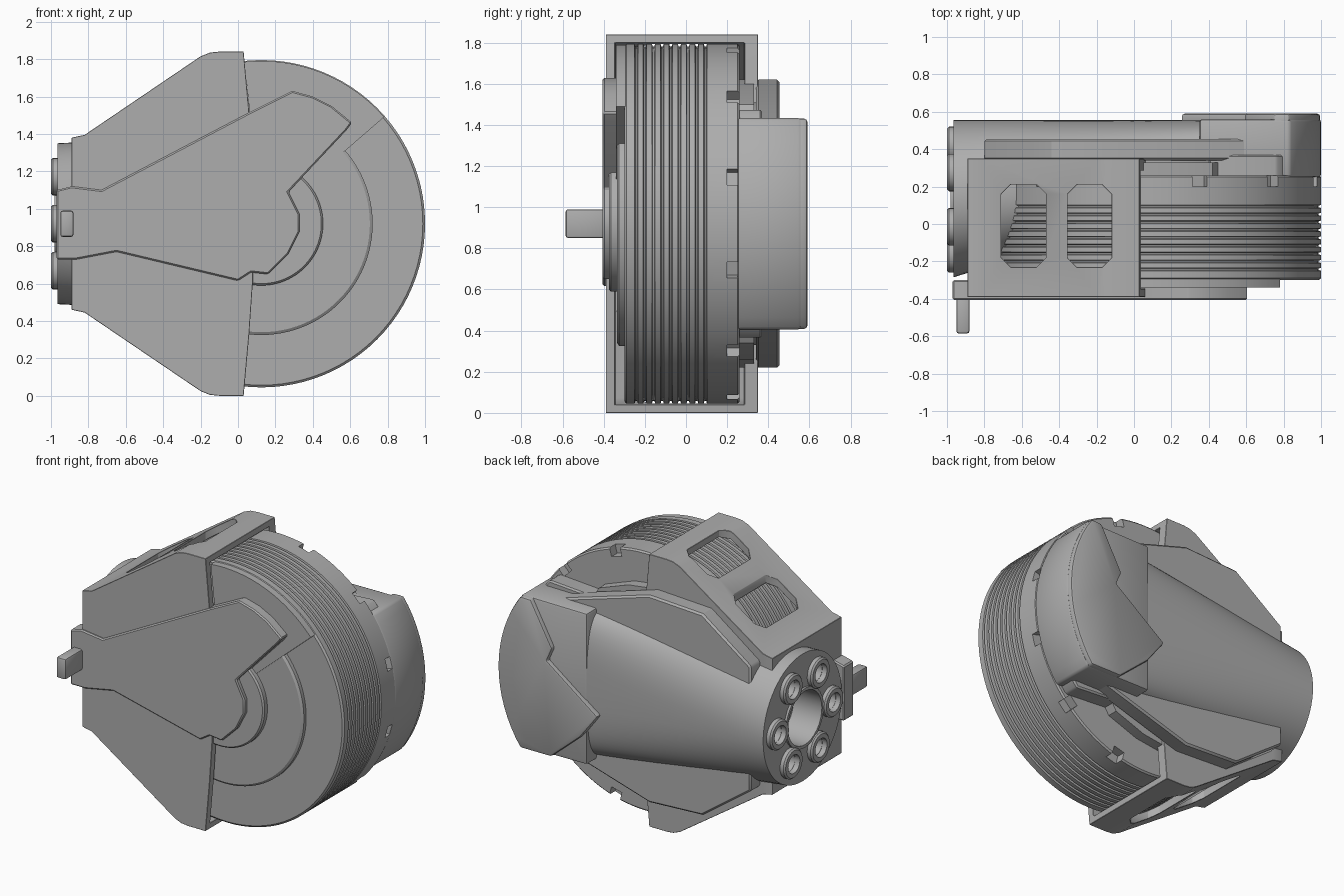
import bpy, bmesh, math
from mathutils import Vector

cube = bpy.data.objects.get("Cube")
if cube:
    bpy.data.objects.remove(cube, do_unlink=True)

CX, CZ, R = 0.125, 0.92, 0.875      # drum axis and radius
CHUCK_Y = 0.13                      # socket axis

grey = bpy.data.materials.new("mid_grey")
grey.use_nodes = True
grey.diffuse_color = (0.42, 0.42, 0.42, 1)
grey.node_tree.nodes["Principled BSDF"].inputs["Base Color"].default_value = grey.diffuse_color


def finish(name, bm):
    bmesh.ops.recalc_face_normals(bm, faces=bm.faces)
    mesh = bpy.data.meshes.new(name)
    bm.to_mesh(mesh)
    bm.free()
    mesh.materials.append(grey)
    obj = bpy.data.objects.new(name, mesh)
    bpy.context.collection.objects.link(obj)
    return obj


def prism(name, pts, y0, y1):
    """Extrude an (x, z) outline along y."""
    bm = bmesh.new()
    face = bm.faces.new([bm.verts.new((x, y0, z)) for x, z in pts])
    ext = bmesh.ops.extrude_face_region(bm, geom=[face])
    verts = [g for g in ext["geom"] if isinstance(g, bmesh.types.BMVert)]
    bmesh.ops.translate(bm, verts=verts, vec=(0, y1 - y0, 0))
    return finish(name, bm)


def lathe(name, profile, axis, center, n=96, closed=False):
    """Revolve (radius, height) points about the x or y axis."""
    bm = bmesh.new()
    rings = []
    for r, h in profile:
        ring = []
        for i in range(n):
            c, s = r * math.cos(math.tau * i / n), r * math.sin(math.tau * i / n)
            p = (c, h, s) if axis == "y" else (h, c, s)
            ring.append(bm.verts.new(Vector(p) + Vector(center)))
        rings.append(ring)
    pairs = list(zip(rings, rings[1:]))
    if closed:
        pairs.append((rings[-1], rings[0]))
    else:
        bm.faces.new(rings[0])
        bm.faces.new(rings[-1])
    for a, b in pairs:
        for i in range(n):
            j = (i + 1) % n
            bm.faces.new((a[i], a[j], b[j], b[i]))
    return finish(name, bm)


def box(name, low, high):
    return prism(name, [(low[0], low[2]), (high[0], low[2]), (high[0], high[2]), (low[0], high[2])],
                 low[1], high[1])


def apply(obj, mod):
    bpy.context.view_layer.objects.active = obj
    bpy.ops.object.modifier_apply(modifier=mod.name)


def cut(obj, cutters):
    for cutter in cutters:
        mod = obj.modifiers.new("cut", "BOOLEAN")
        mod.operation, mod.solver, mod.object = "DIFFERENCE", "EXACT", cutter
        apply(obj, mod)


def bevel(obj, width, segments=2):
    mod = obj.modifiers.new("bevel", "BEVEL")
    mod.width, mod.segments, mod.limit_method = width, segments, "ANGLE"
    mod.angle_limit = math.radians(40)
    apply(obj, mod)


def remove(objs):
    for o in objs:
        bpy.data.objects.remove(o, do_unlink=True)


def mirrored(half):
    """Close a top half outline with its mirror below the axis."""
    return half + [(x, 2 * CZ - z) for x, z in reversed(half)]


def arc(r, a0, a1, n=16):
    return [(CX + r * math.cos(math.radians(a0 + (a1 - a0) * i / n)),
             CZ + r * math.sin(math.radians(a0 + (a1 - a0) * i / n))) for i in range(n + 1)]


# Ribbed drum with notches round its rear rim
profile = [(R - 0.012, -0.30), (R, -0.29)]
for k in range(9):
    y = -0.25 + 0.042 * k
    profile += [(R, y), (R - 0.014, y + 0.004), (R - 0.014, y + 0.012), (R, y + 0.016)]
profile += [(R, 0.25), (R - 0.01, 0.26)]
drum = lathe("ribbed_drum", profile, "y", (CX, 0, CZ))
notches = []
for k in range(12):
    n = box("notch_cutter", (R - 0.06, 0.2, -0.04), (R + 0.1, 0.3, 0.04))
    n.location = (CX, 0, CZ)
    n.rotation_euler.y = math.radians(15 + 30 * k)
    notches.append(n)
bpy.context.view_layer.update()
cut(drum, notches)
remove(notches)

# Front of drum: raised disc, ramp sector and hub
lathe("front_disc", [(0.595, -0.29), (0.595, -0.325), (0.58, -0.335)], "y", (CX, 0, CZ))
prism("front_sector", arc(R - 0.005, 41, 96) + arc(0.25, 96, 41), -0.34, -0.29)
hub = lathe("front_hub", [(0.33, -0.3), (0.33, -0.365), (0.32, -0.375)], "y", (CX, 0, CZ))
lathe("rear_ring", [(0.59, 0.25), (0.59, 0.36), (0.58, 0.37)], "y", (CX, 0, CZ))

# Tapered duct from round socket to flat rear cover
bm = bmesh.new()
N, STEPS, rings = 64, 10, []
for s in range(STEPS + 1):
    t = s / STEPS
    hy, hz, e = 0.42 - 0.25 * t, 0.43 + 0.08 * t, 1 - 0.5 * t
    ring = []
    for i in range(N):
        a = math.tau * i / N
        c, q = math.cos(a), math.sin(a)
        ring.append(bm.verts.new((-0.965 + 1.6 * t,
                                  0.555 - hy + hy * math.copysign(abs(c) ** e, c),
                                  CZ + hz * math.copysign(abs(q) ** e, q))))
    rings.append(ring)
for a, b in zip(rings, rings[1:]):
    for i in range(N):
        bm.faces.new((a[i], a[(i + 1) % N], b[(i + 1) % N], b[i]))
bm.faces.new(rings[0])
bm.faces.new(rings[-1])
duct = finish("tapered_duct", bm)

# Open housing with slotted sloping walls
housing = prism("housing", mirrored([(0.08, CZ + 0.3), (0.06, 1.51), (0.03, 1.84), (-0.1, 1.84),
                (-0.15, 1.835), (-0.2, 1.815), (-0.82, 1.395), (-0.89, 1.38)]), -0.39, 0.35)
cavity = prism("cavity_cutter", mirrored([(0.3, 1.80), (-0.1, 1.80), (-0.18, 1.77), (-0.8, 1.355),
               (-0.84, 1.345)]), -0.345, 0.285)
slots = []
for x0, x1 in ((-0.71, -0.47), (-0.355, -0.12)):
    m = 0.05
    low, high = (x0, -0.23), (x1, 0.21)
    bm = bmesh.new()
    outline = [(low[0] + m, low[1]), (high[0] - m, low[1]), (high[0], low[1] + m), (high[0], high[1] - m),
               (high[0] - m, high[1]), (low[0] + m, high[1]), (low[0], high[1] - m), (low[0], low[1] + m)]
    face = bm.faces.new([bm.verts.new((x, y, -0.2)) for x, y in outline])
    ext = bmesh.ops.extrude_face_region(bm, geom=[face])
    bmesh.ops.translate(bm, vec=(0, 0, 2.4),
                        verts=[g for g in ext["geom"] if isinstance(g, bmesh.types.BMVert)])
    slots.append(finish("slot_cutter", bm))

# Socket: central bore and six bosses
bore = lathe("bore_cutter", [(0.18, -1.1), (0.18, -0.77)], "x", (0, CHUCK_Y, CZ), 32)
holes = []
for k in range(6):
    a = math.radians(60 * k)
    c = (0, CHUCK_Y + 0.29 * math.cos(a), CZ + 0.29 * math.sin(a))
    holes.append(lathe("hole_cutter", [(0.06, -1.1), (0.06, -0.8)], "x", c, 20))
    lathe("socket_boss", [(0.062, -0.9), (0.062, -1.0), (0.09, -1.0), (0.1, -0.99), (0.1, -0.9)],
          "x", c, 28, True)
lathe("socket_rim", [(0.18, -0.9), (0.18, -0.98), (0.2, -0.98), (0.2, -0.9)],
      "x", (0, CHUCK_Y, CZ), 32, True)
cut(duct, [bore] + holes)
cut(housing, [cavity] + slots + [bore] + holes)
bevel(housing, 0.012, 1)
remove([cavity, bore] + slots + holes)

# Front arm with toothed hub end, and peg
arm = prism("front_arm", [(-0.97, 0.73), (-0.97, 1.1), (-0.89, 1.12), (-0.73, 1.1), (0.07, 1.52),
            (0.29, 1.63), (0.4, 1.6), (0.5, 1.55), (0.61, 1.46), (0.58, 1.42), (0.27, 1.09),
            (0.33, 0.97), (0.33, 0.88), (0.27, 0.76), (0.16, 0.65), (0.07, 0.66), (0.0, 0.615),
            (-0.65, 0.77), (-0.86, 0.73)], -0.405, -0.3)
bevel(arm, 0.008, 1)
peg = box("peg", (-0.95, -0.585, 0.85), (-0.88, -0.38, 0.99))
bevel(peg, 0.012)

# Rear cover: full sector body plus toothed raised plate
body = prism("rear_cover_body", arc(R, -36, 36) + [(0.35, 1.43), (0.35, 0.41)], 0.25, 0.56)
bevel(body, 0.015)
base = prism("rear_cover_base", arc(R - 0.03, -41, 41) + [(0.4, 1.45), (0.4, 0.39)], 0.25, 0.37)
bevel(base, 0.01, 1)
plate = prism("rear_cover_plate", arc(R - 0.005, -36, 36) + [(0.75, 1.43), (0.59, 1.14), (0.63, 1.05),
              (0.25, 0.77), (0.38, 0.6), (0.6, 0.41)], 0.5, 0.59)
bevel(plate, 0.015)

# Rear fins that join the duct to the housing, above and below
for name, flip in (("upper_fin", 1), ("lower_fin", -1)):
    pts = [(0.63, 0.5), (-0.04, 0.7), (-0.44, 0.68), (-0.8, 0.42), (-0.8, 0.2), (0.63, 0.2)]
    fin = prism(name, [(x, CZ + flip * z) for x, z in pts], 0.34, 0.455)
    bevel(fin, 0.012, 1)
    block = prism(name + "_bracket", [(x, CZ + flip * z) for x, z in
                  [(0.5, 0.45), (0.42, 0.58), (0.2, 0.66), (-0.1, 0.7), (-0.1, 0.45)]], 0.25, 0.33)

# Smooth the round surfaces while keeping crisp edges
bpy.ops.object.select_all(action="DESELECT")
for obj in bpy.context.scene.objects:
    if obj.type == "MESH":
        obj.select_set(True)
        bpy.context.view_layer.objects.active = obj
bpy.ops.object.shade_smooth_by_angle(angle=math.radians(30))
